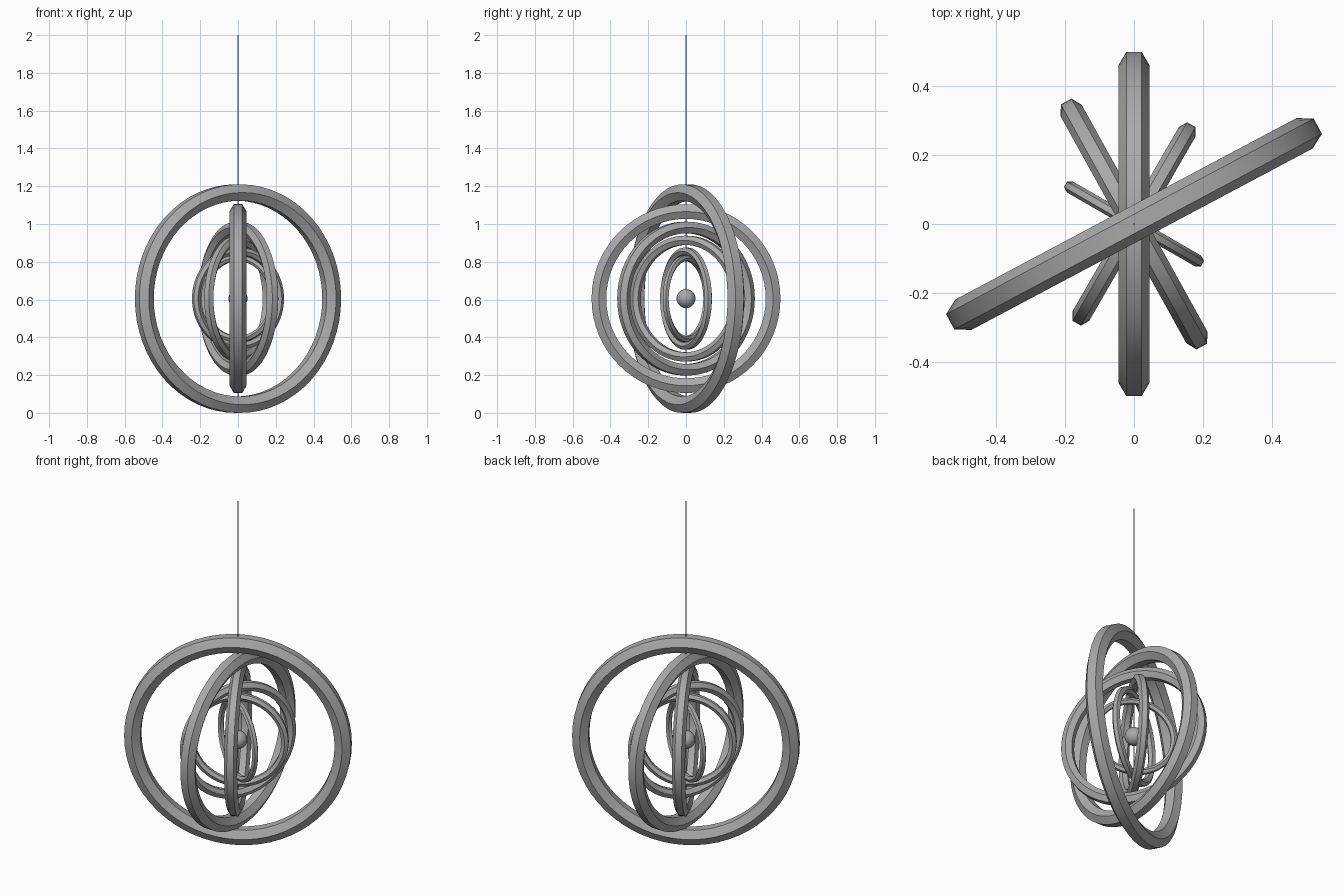
import bpy, bmesh
from math import pi, radians, sin, cos
from mathutils import Matrix, Vector

cube = bpy.data.objects.get("Cube")
if cube:
    bpy.data.objects.remove(cube, do_unlink=True)

CENTRE = Vector((0, 0, 0.605))


def make_material(name, colour):
    mat = bpy.data.materials.new(name)
    mat.use_nodes = True
    mat.diffuse_color = colour
    mat.node_tree.nodes["Principled BSDF"].inputs["Base Color"].default_value = colour
    return mat


grey = make_material("mid grey", (0.4, 0.4, 0.4, 1))


def finish(name, bm, angle=35):
    bmesh.ops.recalc_face_normals(bm, faces=bm.faces)
    mesh = bpy.data.meshes.new(name)
    bm.to_mesh(mesh)
    bm.free()
    mesh.materials.append(grey)
    obj = bpy.data.objects.new(name, mesh)
    bpy.context.collection.objects.link(obj)
    bpy.ops.object.select_all(action="DESELECT")
    obj.select_set(True)
    bpy.context.view_layer.objects.active = obj
    bpy.ops.object.shade_smooth_by_angle(angle=radians(angle))
    return obj


def ring(name, outer, tube, turn, segments=64, sides=6):
    """Upright ring with a hexagonal section, flat side outward, turned about z."""
    bm = bmesh.new()
    middle = outer - tube * cos(pi / sides)
    loops = []
    for i in range(segments):
        a = 2 * pi * i / segments
        loop = []
        for j in range(sides):
            b = 2 * pi * (j + 0.5) / sides
            r = middle + tube * cos(b)
            loop.append(bm.verts.new((r * cos(a), tube * sin(b), r * sin(a))))
        loops.append(loop)
    for i in range(segments):
        here, ahead = loops[i], loops[(i + 1) % segments]
        for j in range(sides):
            k = (j + 1) % sides
            bm.faces.new((here[j], here[k], ahead[k], ahead[j]))
    place = Matrix.Translation(CENTRE) @ Matrix.Rotation(radians(turn), 4, "Z")
    bmesh.ops.transform(bm, matrix=place, verts=bm.verts)
    return finish(name, bm)


# Nested rings, largest first: outer radius, tube radius, turn
ring("outer_ring", 0.605, 0.050, 28)
ring("second_ring", 0.500, 0.045, 90)
ring("third_ring", 0.407, 0.035, 119)
ring("fourth_ring", 0.333, 0.028, 60)
ring("fifth_ring", 0.270, 0.022, 28)
ring("inner_ring", 0.230, 0.018, 150)

# Ball at the centre
bm = bmesh.new()
bmesh.ops.create_uvsphere(bm, u_segments=24, v_segments=16, radius=0.05,
                          matrix=Matrix.Translation(CENTRE))
finish("centre_ball", bm)

# Thin hanging cord through all the rings
bottom, top = 0.03, 2.0
bm = bmesh.new()
bmesh.ops.create_cone(bm, cap_ends=True, segments=8, radius1=0.003, radius2=0.003,
                      depth=top - bottom,
                      matrix=Matrix.Translation((0, 0, (top + bottom) / 2)))
finish("hanging_cord", bm, 50)
